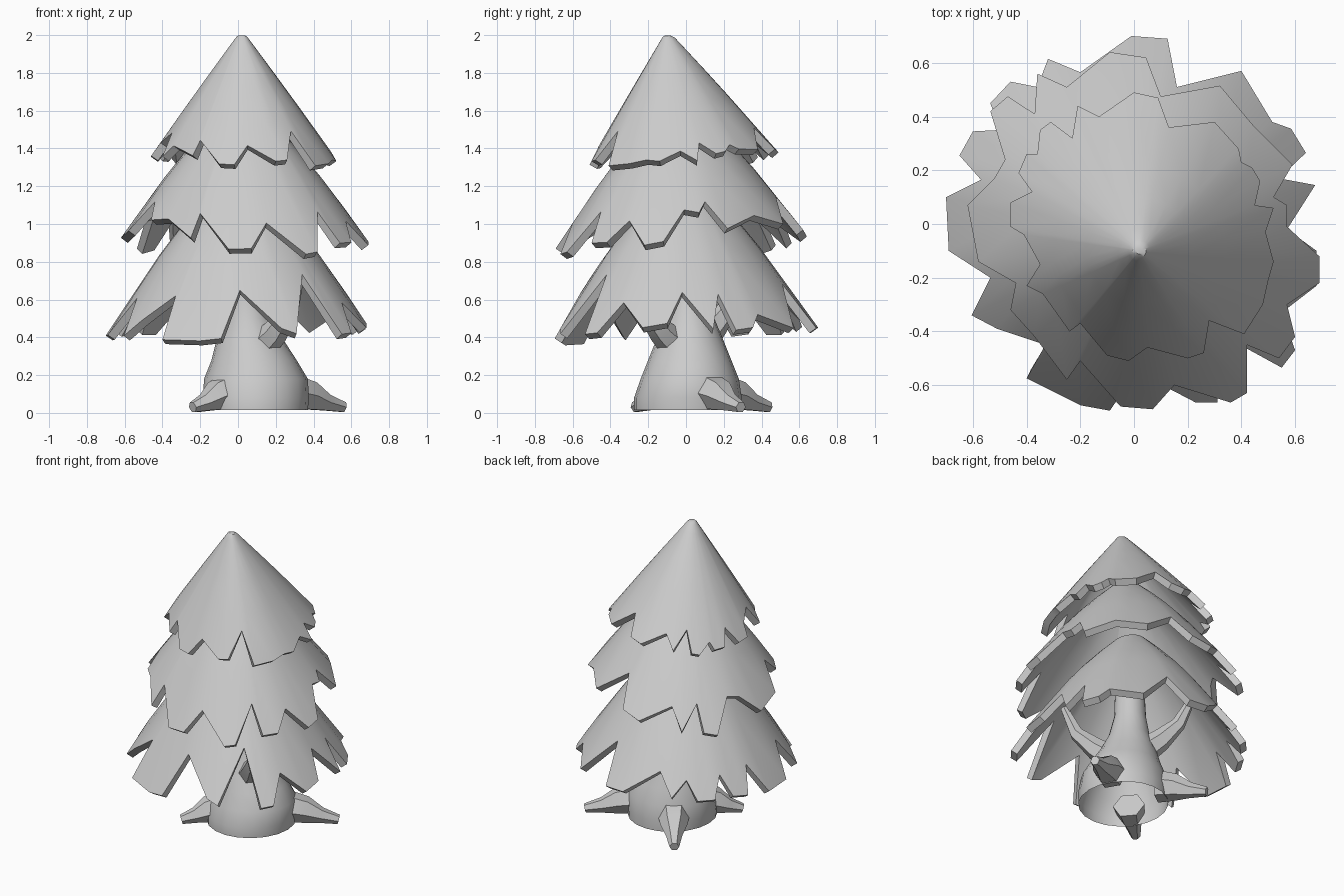
import bpy, bmesh, math
from mathutils import Vector

if "Cube" in bpy.data.objects:
    bpy.data.objects.remove(bpy.data.objects["Cube"])


def finish(name, bm, angle=35, thickness=0):
    me = bpy.data.meshes.new(name)
    bm.to_mesh(me)
    bm.free()
    ob = bpy.data.objects.new(name, me)
    bpy.context.collection.objects.link(ob)
    bpy.ops.object.select_all(action='DESELECT')
    ob.select_set(True)
    bpy.context.view_layer.objects.active = ob
    if thickness:
        m = ob.modifiers.new("thickness", 'SOLIDIFY')
        m.thickness = thickness
        m.offset = -1
        bpy.ops.object.modifier_apply(modifier=m.name)
    bpy.ops.object.shade_smooth_by_angle(angle=math.radians(angle))
    return ob


def skin(bm, rings):
    # quads between consecutive rings of equal count
    for a, b in zip(rings, rings[1:]):
        n = len(a)
        for i in range(n):
            j = (i + 1) % n
            bm.faces.new((a[i], b[i], b[j], a[j]))


# Jagged foliage tiers: oblique cone shells cut to a toothed outline
def tier(name, apex, k, tilt, lift, bulge, peak, radii, outline):
    ax, ay, az = apex
    pts = sorted((math.atan2(y - ay, x - ax), math.hypot(x - ax, y - ay)) for x, y in outline)
    bm = bmesh.new()
    rings = []
    for r in radii + [None]:          # round rings, then the toothed edge
        ring = []
        for phi, full in pts:
            d = full if r is None else r
            # the front right side spreads wider, so it slopes less
            spread = lift * max(0, math.cos(phi + math.radians(42))) ** 4
            slope = (k - tilt * math.sin(phi)) * (1 - spread)
            z = az - slope * d + bulge * math.sin(math.pi * min(d / 0.7, 1))
            z = min(z, peak - 8 * d * d) if d < 0.07 else z
            ring.append(bm.verts.new((ax + d * math.cos(phi), ay + d * math.sin(phi), z)))
        rings.append(ring)
    skin(bm, rings)
    bm.faces.new(rings[0])
    finish(name, bm, 30, 0.045)


top = [(0, .49), (.09, .47), (.13, .36), (.30, .38), (.39, .28), (.40, .23), (.44, .21),
       (.47, .16), (.45, .07), (.52, .06), (.49, -.03), (.52, -.14), (.50, -.21), (.48, -.30),
       (.41, -.41), (.28, -.36), (.26, -.48), (.20, -.50), (.05, -.46), (-.02, -.51),
       (-.10, -.49), (-.20, -.37), (-.24, -.40), (-.34, -.26), (-.40, -.23), (-.35, -.15),
       (-.41, -.04), (-.46, -.01), (-.46, .08), (-.38, .12), (-.43, .19), (-.40, .26),
       (-.36, .26), (-.35, .35), (-.31, .38), (-.23, .32), (-.21, .44), (-.13, .40)]
middle = [(.045, .62), (-.09, .64), (-.25, .51), (-.36, .56), (-.37, .41), (-.47, .475),
          (-.535, .42), (-.48, .24), (-.52, .17), (-.62, .07), (-.58, -.14), (-.44, -.22),
          (-.46, -.32), (-.37, -.42), (-.25, -.58), (-.20, -.51), (-.05, -.68), (.07, -.69),
          (.15, -.60), (.36, -.665), (.42, -.63), (.42, -.45), (.54, -.50), (.60, -.42),
          (.57, -.30), (.69, -.22), (.69, -.12), (.57, -.01), (.57, .07), (.52, .10),
          (.59, .22), (.45, .36), (.32, .515), (.10, .475)]
bottom = [(-.01, .70), (-.20, .565), (-.32, .615), (-.36, .51), (-.46, .53), (-.535, .45),
          (-.50, .35), (-.60, .345), (-.65, .255), (-.57, .165), (-.70, .10), (-.69, -.10),
          (-.535, -.20), (-.605, -.34), (-.51, -.39), (-.40, -.575), (-.33, -.45),
          (-.20, -.675), (-.09, -.695), (.01, -.55), (.23, -.665), (.31, -.665), (.34, -.42),
          (.55, -.535), (.60, -.47), (.55, -.33), (.68, -.23), (.68, -.10), (.57, -.02),
          (.675, .145), (.54, .17), (.64, .265), (.585, .355), (.515, .38), (.40, .57),
          (.16, .51), (.125, .69)]
tier("top_foliage", (.02, -.10, 2.03), 1.45, .34, .12, .01, 2.0,
     [.012, .025, .04, .08, .2, .32], top)
tier("middle_foliage", (.02, -.06, 1.70), 1.23, .15, .11, .05, 2.0,
     [.1, .2, .32, .42], middle)
tier("bottom_foliage", (.0, -.03, 1.32), 1.30, .11, .12, .06, 2.0,
     [.1, .2, .32, .42], bottom)

# Trunk: flared stack of elliptical rings (z, cx, cy, rx, ry), open underneath
bm = bmesh.new()
rings = []
for z, cx, cy, rx, ry in [(1.12, .02, -.02, .08, .08), (.65, .04, .01, .10, .10),
                          (.50, .055, .02, .13, .13), (.38, .065, .02, .18, .18),
                          (.28, .085, .02, .225, .22), (.18, .095, .02, .275, .26),
                          (.08, .095, .01, .28, .285), (.015, .095, .01, .275, .285)]:
    rings.append([bm.verts.new((cx + rx * math.cos(a), cy + ry * math.sin(a), z))
                  for a in [math.tau * i / 20 for i in range(20)]])
skin(bm, rings)
bm.faces.new(rings[0])
finish("trunk", bm)


# Roots and branches: tapered six-sided limbs along a short path
def limb(name, path):
    bm = bmesh.new()
    rings = []
    for i, (x, y, z, r) in enumerate(path):
        p = Vector((x, y, z))
        d = Vector(path[min(i + 1, len(path) - 1)][:3]) - Vector(path[max(i - 1, 0)][:3])
        side = d.cross(Vector((0, 0, 1))).normalized()
        up = side.cross(d).normalized()
        ring = []
        for a in range(6):
            v = p + (side * math.cos(a * math.tau / 6) + up * math.sin(a * math.tau / 6)) * r
            v.z = max(v.z, 0)
            ring.append(bm.verts.new(v))
        rings.append(ring)
    skin(bm, rings)
    bm.faces.new(rings[0])
    bm.faces.new(rings[-1][::-1])
    bmesh.ops.recalc_face_normals(bm, faces=bm.faces)
    finish(name, bm, 25)


for n, (x, y) in {"right_root": (.56, .29), "front_left_root": (-.24, -.27),
                  "back_root": (-.22, .44)}.items():
    cx, cy = .09, .01

    def at(t, z, r):
        return (cx + (x - cx) * t, cy + (y - cy) * t, z, r)
    limb(n, [at(.42, .11, .10), at(.62, .09, .085), at(.8, .055, .05), at(1, .03, .03)])

limb("front_right_branch", [(.10, -.03, .33, .09), (.20, -.13, .43, .07),
                            (.28, -.22, .55, .045), (.33, -.28, .74, .025)])
limb("back_left_branch", [(.02, .07, .37, .09), (-.08, .16, .47, .07),
                          (-.16, .24, .58, .045), (-.21, .30, .74, .025)])
